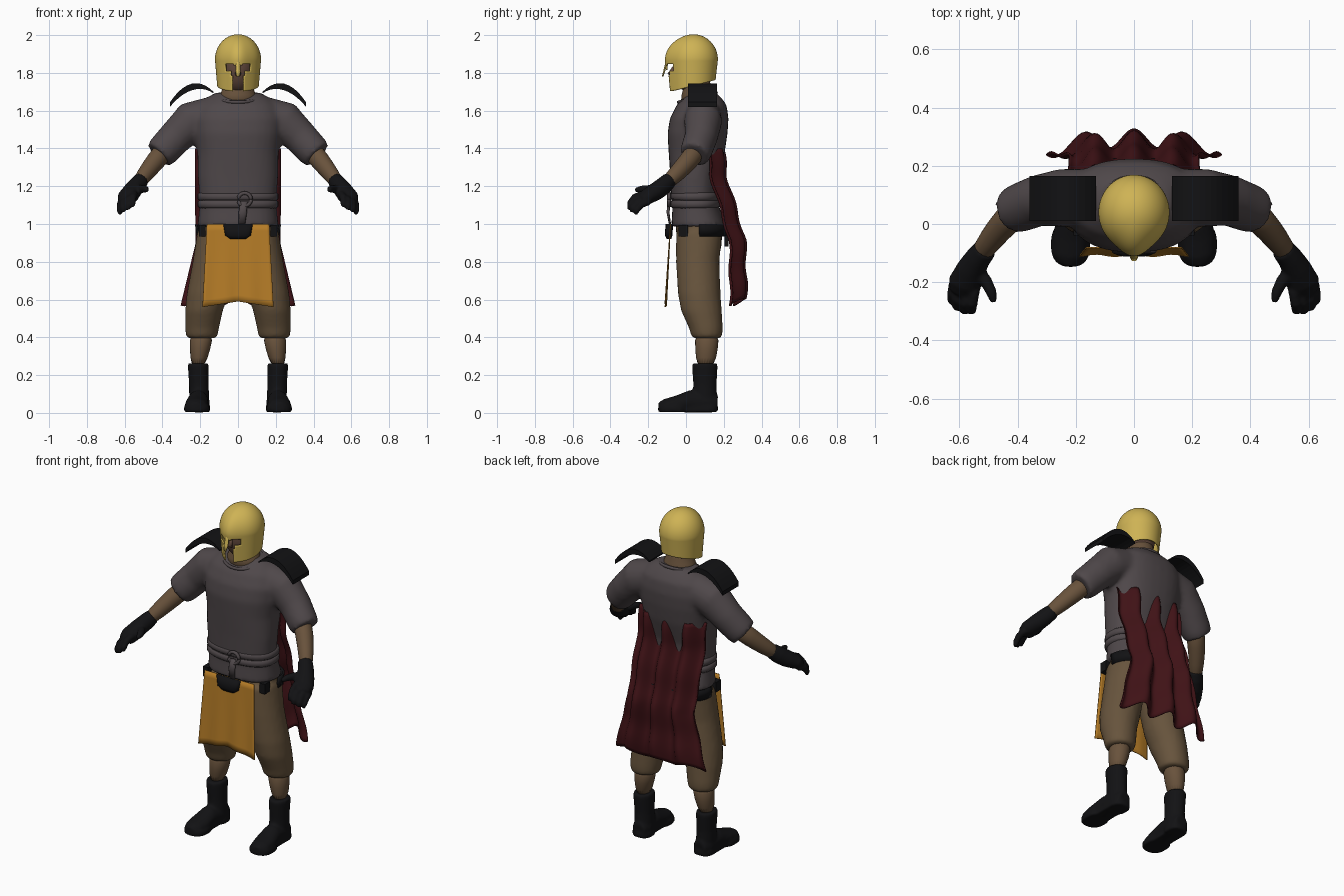
import bpy, bmesh
from math import sin, cos, pi
from mathutils import Vector, Matrix

if "Cube" in bpy.data.objects:
    bpy.data.objects.remove(bpy.data.objects["Cube"])


def material(name, r, g, b):
    m = bpy.data.materials.new(name)
    m.use_nodes = True
    m.diffuse_color = (r, g, b, 1)
    bsdf = m.node_tree.nodes["Principled BSDF"]
    bsdf.inputs["Base Color"].default_value = (r, g, b, 1)
    bsdf.inputs["Roughness"].default_value = 0.8
    return m


GOLD = material("gold", 0.62, 0.45, 0.09)
GREY = material("grey cloth", 0.078, 0.064, 0.068)
TAN = material("brown trousers", 0.135, 0.088, 0.046)
SKIN = material("skin", 0.14, 0.085, 0.045)
FACE = material("face", 0.12, 0.065, 0.045)
RED = material("dark red cloth", 0.05, 0.006, 0.008)
ORANGE = material("orange cloth", 0.46, 0.2, 0.02)
BLACK = material("black leather", 0.006, 0.006, 0.007)


def finish(name, bm, mat, mirror=False, remesh=0, subsurf=0, thick=0, smooth=True):
    """Turn a bmesh into an object with its modifiers."""
    bmesh.ops.recalc_face_normals(bm, faces=bm.faces)
    for f in bm.faces:
        f.smooth = smooth
    me = bpy.data.meshes.new(name)
    bm.to_mesh(me)
    bm.free()
    ob = bpy.data.objects.new(name, me)
    bpy.context.collection.objects.link(ob)
    me.materials.append(mat)
    if thick:
        m = ob.modifiers.new("Thickness", "SOLIDIFY")
        m.thickness, m.offset = thick, 0
    if mirror:
        m = ob.modifiers.new("Mirror", "MIRROR")
        m.use_mirror_merge = False
    if remesh:
        m = ob.modifiers.new("Blend", "REMESH")
        m.mode, m.voxel_size, m.use_smooth_shade = "VOXEL", remesh, True
        m = ob.modifiers.new("Soften", "SMOOTH")
        m.factor, m.iterations = 0.5, 4
    if subsurf:
        m = ob.modifiers.new("Subdivide", "SUBSURF")
        m.levels = m.render_levels = subsurf
    return ob


def loft(bm, secs, flat=False, n=20, power=1.0, caps=True):
    """Skin rings (x, y, z, half width, half depth) along a path."""
    pts = [Vector(s[:3]) for s in secs]
    rings = []
    for i, s in enumerate(secs):
        u, v = Vector((1, 0, 0)), Vector((0, 1, 0))
        if not flat:
            t = (pts[min(i + 1, len(pts) - 1)] - pts[max(i - 1, 0)]).normalized()
            u = t.cross(Vector((0, 0, 1))).normalized()
            v = u.cross(t)
        ring = []
        for k in range(n):
            c, d = cos(2 * pi * k / n), sin(2 * pi * k / n)
            c, d = (abs(w) ** power * (1 if w > 0 else -1) for w in (c, d))
            ring.append(bm.verts.new(pts[i] + u * c * s[3] + v * d * s[4]))
        rings.append(ring)
    for a, b in zip(rings, rings[1:]):
        for k in range(n):
            bm.faces.new((a[k], a[k - 1], b[k - 1], b[k]))
    if caps:
        bm.faces.new(rings[0])
        bm.faces.new(rings[-1])


def sheet(fn, nu, nv):
    """Grid surface from fn(u, v), both 0..1."""
    bm = bmesh.new()
    g = [[bm.verts.new(fn(i / nu, j / nv)) for i in range(nu + 1)] for j in range(nv + 1)]
    for j in range(nv):
        for i in range(nu):
            bm.faces.new((g[j][i], g[j][i + 1], g[j + 1][i + 1], g[j + 1][i]))
    return bm


def box(bm, x, y, z, sx, sy, sz):
    bmesh.ops.create_cube(bm, matrix=Matrix.Translation((x, y, z)) @ Matrix.Diagonal((sx, sy, sz, 1)))


def interp(pts, z):
    for (a, p), (b, q) in zip(pts, pts[1:]):
        if z >= b:
            return p + (q - p) * (z - a) / (b - a)
    return pts[-1][1]


# Shirt: torso (z, half width, front, back) blended with two sleeves
torso = [(.985, .215, -.078, .215), (1.08, .205, -.072, .18), (1.15, .205, -.078, .165),
         (1.25, .212, -.083, .17), (1.38, .215, -.092, .205), (1.48, .23, -.098, .22),
         (1.56, .235, -.085, .225), (1.63, .21, -.05, .215), (1.665, .17, -.015, .19),
         (1.695, .12, .02, .16)]
bm = bmesh.new()
loft(bm, [(0, (f + b) / 2, z, w, (b - f) / 2) for z, w, f, b in torso], True, 32, .85)
for s in (1, -1):
    loft(bm, [(s * .1, .09, 1.585, .1, .1), (s * .25, .09, 1.54, .1, .108), (s * .33, .08, 1.46, .088, .092),
              (s * .395, .055, 1.39, .084, .088), (s * .42, .045, 1.365, .078, .082)])
finish("shirt", bm, GREY, remesh=.014)

# Neckline rim
bm = bmesh.new()
loft(bm, [(.115 * cos(a), .06 - .1 * sin(a), 1.67 - .025 * sin(a), .009, .009)
          for a in (2 * pi * k / 32 for k in range(33))], n=8)
finish("collar", bm, GREY)

# Cloth sash with knot and hanging end
bm = bmesh.new()
for z in (1.105, 1.145):
    loft(bm, [(0, .05, z + d, w, w - .082) for d, w in ((-.022, .203), (-.012, .215), (.012, .215), (.022, .203))],
         True, 32, .85)
loft(bm, [(.035 + .034 * cos(a), -.09, 1.13 + .034 * sin(a), .01, .01)
          for a in (2 * pi * k / 16 for k in range(17))], n=8)
loft(bm, [(.03, -.09, 1.12, .02, .01), (.025, -.095, 1.06, .022, .008), (.02, -.085, 1.0, .018, .006)], True, 10)
finish("sash", bm, GREY)

# Neck and head
bm = bmesh.new()
loft(bm, [(0, .06, 1.62, .115, .095), (0, .06, 1.69, .1, .085), (0, .06, 1.73, .07, .07),
          (0, .055, 1.8, .068, .07)], True)
finish("neck", bm, SKIN, subsurf=1)
bm = bmesh.new()
bmesh.ops.create_uvsphere(bm, u_segments=24, v_segments=16, radius=1,
                          matrix=Matrix.Translation((0, .035, 1.825)) @ Matrix.Diagonal((.09, .103, .135, 1)))
loft(bm, [(0, -.06, 1.835, .008, .01), (0, -.082, 1.795, .016, .016), (0, -.07, 1.785, .012, .01)], True, 8)
finish("head", bm, FACE)


# Helmet: domed shell with eye and mouth openings
def helmet_point(u, v):
    a = 2 * pi * u
    s = .9 + .2 * v if v < .5 else cos((v - .5) * pi)
    x, y = .118 * sin(a) * s, .04 - .125 * cos(a) * s
    low = 1.70 + (y + .08) * .27
    z = low + (1.87 - low) * 2 * v if v < .5 else 1.87 + .13 * sin((v - .5) * pi)
    return x, y - .022 * max(0, cos(a)) ** 10 * s * s, z


bm = sheet(helmet_point, 96, 44)
bmesh.ops.remove_doubles(bm, verts=bm.verts, dist=.0005)
gaps = []
for f in bm.faces:
    c = f.calc_center_median()
    ax = abs(c.x)
    eye = .01 < ax < .062 and 1.805 + .1 * ax < c.z < 1.838 + .2 * ax
    mouth = ax < .034 - (1.8 - c.z) * .1 and c.z < 1.815
    if c.y < 0 and (eye or mouth):
        gaps.append(f)
bmesh.ops.delete(bm, geom=gaps, context="FACES")
finish("helmet", bm, GOLD, thick=.008)
bm = bmesh.new()
loft(bm, [(0, -.1, 1.88, .008, .006), (0, -.107, 1.84, .012, .006), (0, -.115, 1.81, .014, .005),
          (0, -.124, 1.78, .009, .004)], True, 8)
finish("nose_guard", bm, GOLD)

# Curved shoulder plates
bm = bmesh.new()
outline = []
for side in (0, 1):
    for k in range(13):
        t = (12 - k if side else k) / 12
        z = 1.70 - .055 * t + .28 * t * (1 - t)
        outline.append(bm.verts.new((.13 + .23 * t, .01, z - side * (.008 + .028 * sin(pi * t * .8)))))
face = bm.faces.new(outline)
ext = bmesh.ops.extrude_face_region(bm, geom=[face])["geom"]
bmesh.ops.translate(bm, vec=(0, .155, 0), verts=[e for e in ext if isinstance(e, bmesh.types.BMVert)])
finish("shoulder_plates", bm, BLACK, mirror=True, smooth=False)

# Forearms and gloves
bm = bmesh.new()
loft(bm, [(.38, .065, 1.4, .055, .06), (.44, .01, 1.33, .05, .052), (.49, -.05, 1.265, .043, .046),
          (.54, -.12, 1.2, .034, .034)])
finish("forearms", bm, SKIN, mirror=True, subsurf=1)
bm = bmesh.new()
loft(bm, [(.51, -.085, 1.235, .04, .042), (.535, -.115, 1.205, .044, .048), (.56, -.155, 1.175, .05, .048),
          (.582, -.205, 1.145, .058, .042), (.59, -.235, 1.125, .045, .03)])
for dx, dy, dz in ((-.035, -.012, .02), (-.01, -.012, .005), (.015, 0, -.008), (.033, .022, -.02)):
    x, y, z = .583 + dx, -.215 + dy, 1.14 + dz
    loft(bm, [(x, y, z, .019, .019), (x + .008, y - .045, z - .018, .019, .019),
              (x + .01, y - .07, z - .05, .017, .017), (x + .008, y - .075, z - .07, .01, .01)], n=12)
loft(bm, [(.55, -.15, 1.18, .025, .025), (.51, -.195, 1.185, .022, .022), (.49, -.235, 1.185, .019, .019),
          (.482, -.27, 1.18, .011, .011)], n=12)
finish("gloves", bm, BLACK, mirror=True, remesh=.007)

# Trousers: hips and two bloused legs
bm = bmesh.new()
loft(bm, [(0, .07, .82, .15, .1), (0, .07, .88, .19, .118), (0, .07, 1.01, .207, .125)], True, 32)
for s in (1, -1):
    loft(bm, [(s * .11, .07, .96, .105, .122), (s * .125, .062, .8, .115, .115), (s * .16, .07, .63, .112, .113),
              (s * .18, .082, .54, .1, .108), (s * .19, .105, .45, .09, .09), (s * .192, .11, .41, .085, .083),
              (s * .192, .11, .395, .075, .073)], True)
finish("trousers", bm, TAN, remesh=.013)

# Shins and boots
bm = bmesh.new()
loft(bm, [(.192, .11, .43, .068, .07), (.2, .11, .34, .055, .06), (.213, .102, .24, .038, .05)], True)
finish("shins", bm, SKIN, mirror=True, subsurf=1)
bm = bmesh.new()
loft(bm, [(.21, .1, .262, .054, .064), (.21, .1, .25, .056, .068), (.207, .1, .15, .052, .062),
          (.205, .1, .03, .054, .064)], True)
loft(bm, [(.203, .165, .05, .04, .045), (.205, .12, .055, .056, .055), (.212, .02, .06, .055, .06),
          (.218, -.05, .048, .062, .043), (.222, -.11, .04, .056, .034), (.224, -.142, .033, .03, .022)])
sole = [(.205, .11, .058, .06), (.218, -.07, .068, .078)]
for x, y, a, b in sole:
    loft(bm, [(x, y, .004, a, b), (x, y, .034, a, b)], True, 24, .8)
box(bm, .212, .02, .02, .1, .16, .03)
finish("boots", bm, BLACK, mirror=True, remesh=.009)

# Leather belt round the back, front pouch and hip straps
bm = bmesh.new()
loft(bm, [(0, .07, .935, .212, .145), (0, .07, .997, .222, .155)], True, 40, .85, caps=False)
bmesh.ops.delete(bm, geom=[f for f in bm.faces if f.calc_center_median().y < .06], context="FACES")
finish("belt", bm, BLACK, thick=.012)
bm = bmesh.new()
loft(bm, [(0, -.09, .92, .04, .012), (0, -.092, .94, .068, .02), (0, -.088, 1.0, .078, .02)], True, 16, .6)
finish("pouch", bm, BLACK)
bm = bmesh.new()
box(bm, .19, -.015, .965, .035, .05, .06)
box(bm, .13, .215, .91, .035, .02, .06)
finish("belt_straps", bm, BLACK, mirror=True, smooth=False)


# Hanging front cloth
def apron(u, v):
    s = 2 * u - 1
    low = .56 + .03 * (1 - abs(s))
    z = 1.0 + (low - 1.0) * v
    return s * (.165 + .023 * v), -.082 - .025 * v + .004 * cos(s * 9) * v, z


finish("front_cloth", sheet(apron, 24, 12), ORANGE, thick=.005)

# Cape with vertical folds, its top sunk into the shirt back
DEPTH = [(1.41, .168), (1.25, .185), (1.08, .235), (.92, .282), (.7, .29), (.57, .285)]
WIDTH = [(1.41, .225), (1.08, .225), (.9, .222), (.57, .302)]


def cape(u, v):
    s = 2 * u - 1
    z = 1.4 - (.815 - .02 * cos(s * 10)) * v
    fold = .031 * cos(2 * pi * s / .6)
    return s * interp(WIDTH, z), interp(DEPTH, z) + fold - .03 * s * s + .006 * sin(v * 22), z


finish("cape", sheet(cape, 60, 36), RED, thick=.006)
